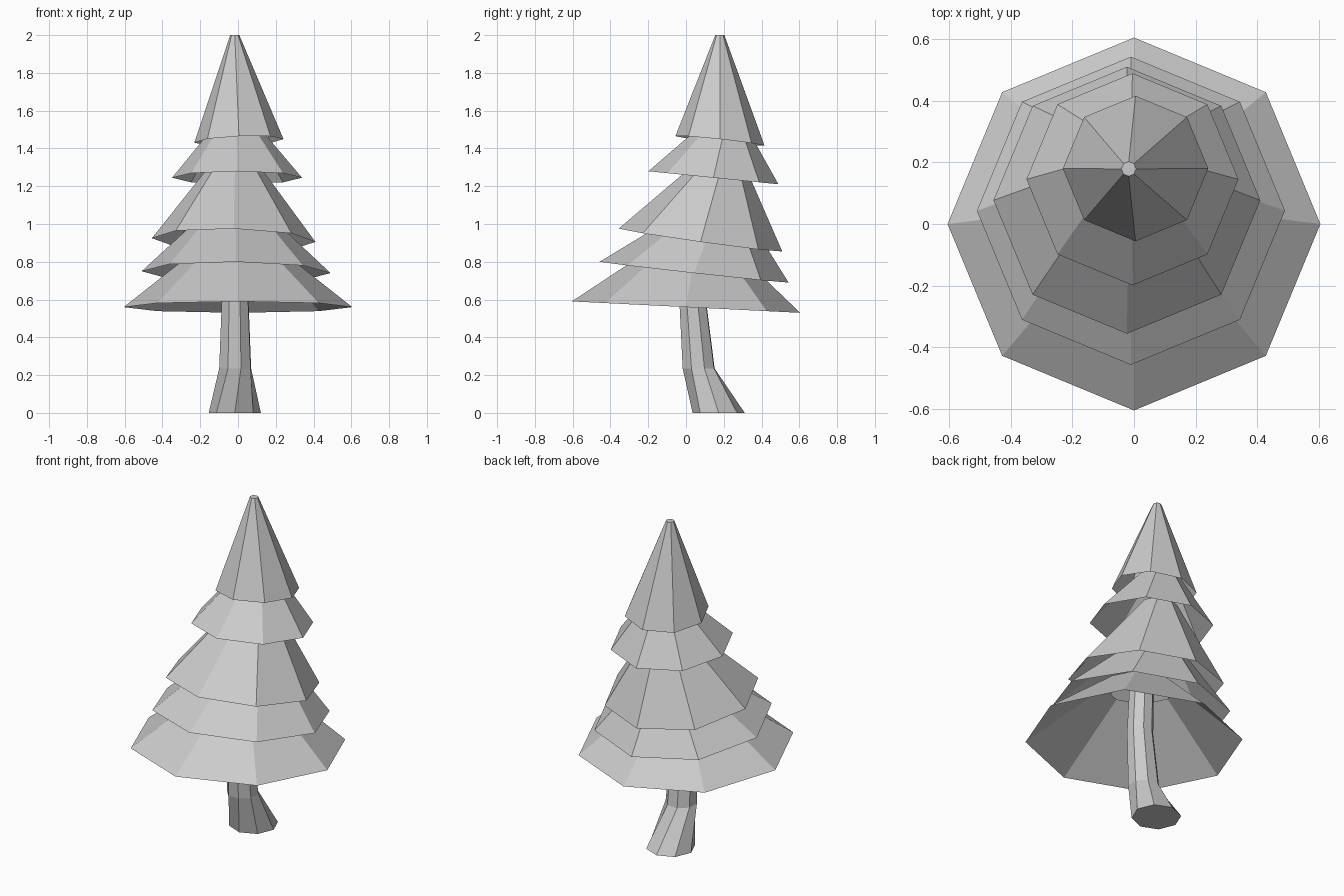
import bpy
import bmesh
from math import cos, sin, pi, radians
from mathutils import Vector

cube = bpy.data.objects.get("Cube")
if cube:
    bpy.data.objects.remove(cube, do_unlink=True)

GREY = (0.6, 0.6, 0.6, 1.0)
grey = bpy.data.materials.new("pale grey")
grey.use_nodes = True
grey.diffuse_color = GREY
grey.node_tree.nodes["Principled BSDF"].inputs["Base Color"].default_value = GREY

SIDES = 8


def ring(bm, center, radius, tilt=(0, 0), twist=0):
    """Octagon of vertices, sloping by tilt along x and y."""
    verts = []
    for i in range(SIDES):
        a = 2 * pi * i / SIDES + radians(twist)
        x, y = radius * cos(a), radius * sin(a)
        verts.append(bm.verts.new(Vector(center) + Vector((x, y, x * tilt[0] + y * tilt[1]))))
    return verts


def loft(name, rings, cap_bottom=False, cap_top=False):
    """Join successive rings with flat quads."""
    bm = bmesh.new()
    loops = [ring(bm, *r) for r in rings]
    for low, high in zip(loops, loops[1:]):
        for i in range(SIDES):
            j = (i + 1) % SIDES
            bm.faces.new((low[i], low[j], high[j], high[i]))
    if cap_bottom:
        bm.faces.new(loops[0][::-1])
    if cap_top:
        bm.faces.new(loops[-1])
    mesh = bpy.data.meshes.new(name)
    bm.to_mesh(mesh)
    bm.free()
    mesh.materials.append(grey)
    obj = bpy.data.objects.new(name, mesh)
    bpy.context.collection.objects.link(obj)
    return obj


# Leaning, twisted trunk
loft("trunk", [
    ((-0.017, 0.173, 0), 0.138),
    ((-0.015, 0.067, 0.235), 0.09, (0, 0), 20),
    ((-0.015, 0.035, 0.6), 0.075, (0, 0), 20),
    ((-0.015, 0.05, 0.9), 0.07, (0, 0), 20),
], cap_bottom=True, cap_top=True)

# Foliage tiers: rim centre, rim radius, rim tilt, top centre, top radius
tiers = [
    ((0, 0, 0.56), 0.605, (0, -0.05), (0, 0.05, 0.88), 0.2),
    ((-0.01, 0.043, 0.745), 0.5, (-0.01, -0.11), (-0.01, 0.17, 1.08), 0.14),
    ((-0.023, 0.077, 0.915), 0.433, (-0.023, -0.14), (-0.015, 0.2, 1.35), 0.1),
    ((-0.005, 0.145, 1.245), 0.344, (0, -0.1), (-0.01, 0.215, 1.55), 0.09),
    ((0.005, 0.18, 1.44), 0.236, (0.04, -0.107), (-0.017, 0.179, 2.0), 0.024),
]
for n, (rim, radius, tilt, top, top_radius) in enumerate(tiers, 1):
    last = n == len(tiers)
    top_tilt = (0, 0) if last else tilt
    loft(f"foliage_tier_{n}", [(rim, radius, tilt), (top, top_radius, top_tilt)], cap_top=last)
